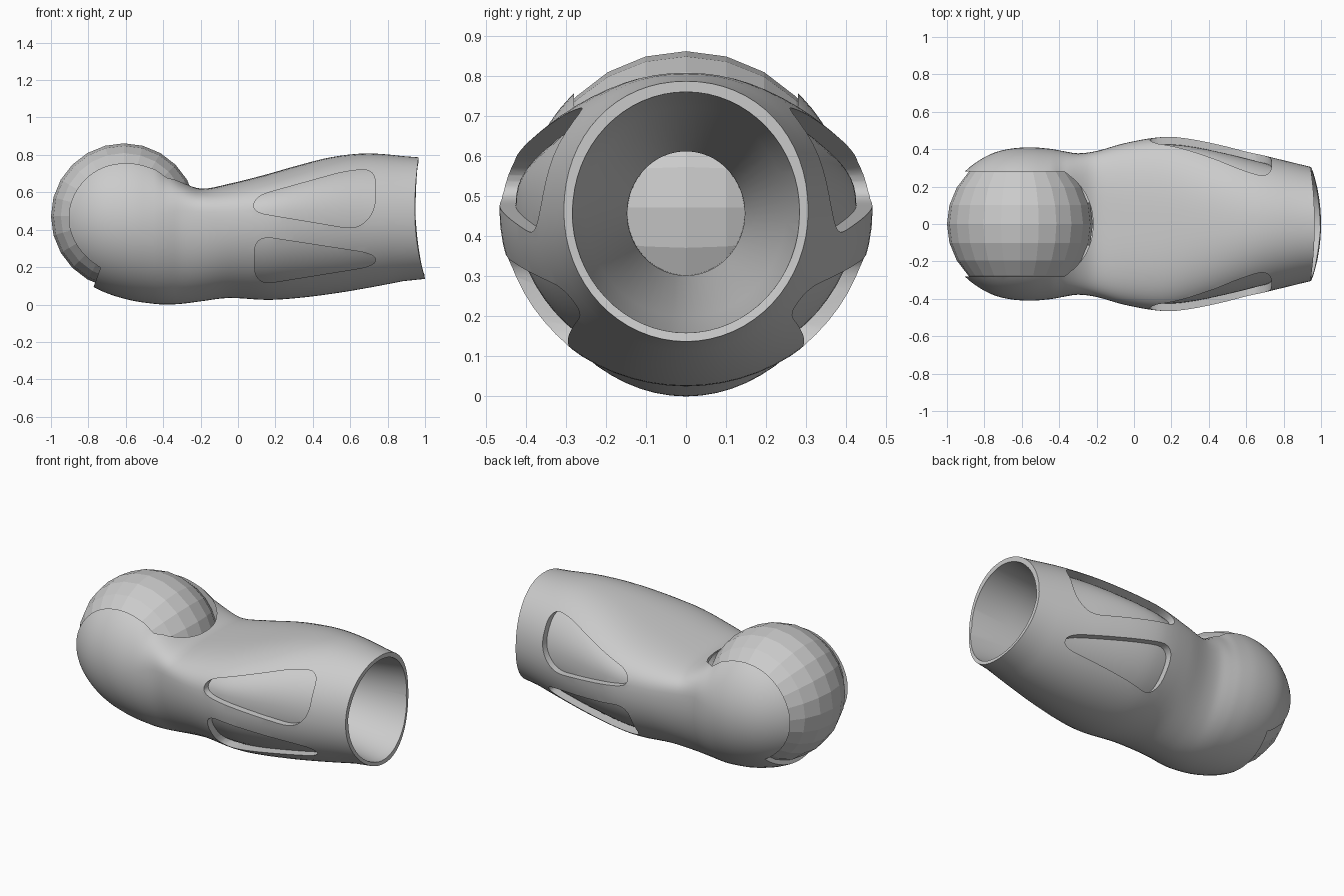
import bpy, bmesh, math
from mathutils import Vector, Matrix

if "Cube" in bpy.data.objects:
    bpy.data.objects.remove(bpy.data.objects["Cube"])

# Outer shell: x, bottom z, top z, half width, z of widest point, squareness of upper half
STATIONS = [(-.95, .245, .685, .22, .465, 2), (-.90, .18, .75, .285, .465, 2),
            (-.80, .11, .82, .357, .465, 2), (-.70, .06, .858, .395, .46, 2),
            (-.57, .022, .868, .41, .45, 2), (-.45, .004, .825, .402, .44, 2.1),
            (-.38, 0, .74, .39, .44, 2.5), (-.30, .004, .663, .378, .45, 3.3),
            (-.20, .017, .62, .390, .455, 3.3), (-.05, .035, .645, .432, .46, 2.9),
            (.15, .025, .695, .465, .465, 2.7), (.30, .033, .738, .455, .467, 2.5),
            (.50, .057, .788, .415, .465, 2.3), (.70, .09, .808, .365, .46, 2.15),
            (.945, .137, .787, .305, .462, 2.1)]
BALL = Vector((-.61, 0, .472))


def new_object(name, bm):
    bmesh.ops.recalc_face_normals(bm, faces=bm.faces)
    me = bpy.data.meshes.new(name)
    bm.to_mesh(me)
    bm.free()
    ob = bpy.data.objects.new(name, me)
    bpy.context.collection.objects.link(ob)
    return ob


def loft(name, rings):
    bm = bmesh.new()
    loops = [[bm.verts.new(p) for p in ring] for ring in rings]
    n = len(loops[0])
    for a, b in zip(loops, loops[1:]):
        for i in range(n):
            j = (i + 1) % n
            bm.faces.new((a[i], a[j], b[j], b[i]))
    bm.faces.new(loops[0])
    bm.faces.new(loops[-1])
    return new_object(name, bm)


def prism(name, outline, y0, y1):
    return loft(name, [[(x, y, z) for x, z in outline] for y in (y0, y1)])


def ring(x, zc, ry, up, down, power=2, n=64):
    pts = []
    for i in range(n):
        c, s = math.cos(2 * math.pi * i / n), math.sin(2 * math.pi * i / n)
        e = 2 / power if s > 0 else 1
        pts.append((x, ry * math.copysign(abs(c) ** e, c),
                    zc + (up if s > 0 else down) * math.copysign(abs(s) ** e, s)))
    return pts


def hull(name, inset=0):
    pts = [Vector(s) for s in STATIONS]
    pts = [2 * pts[0] - pts[1]] + pts + [2 * pts[-1] - pts[-2]]
    rows = []
    for k in range(1, len(pts) - 2):
        a, b, c, d = pts[k - 1:k + 3]
        h = c[0] - b[0]
        m0, m1 = (c - a) * (h / (c[0] - a[0])), (d - b) * (h / (d[0] - b[0]))
        for t in (0, .25, .5, .75):
            rows.append(b * (2*t**3 - 3*t*t + 1) + m0 * (t**3 - 2*t*t + t)
                        + c * (3*t*t - 2*t**3) + m1 * (t**3 - t*t))
    rows.append(pts[-2])
    out = [ring(x, zc, w - inset, zt - zc - inset, zc - zb - inset, max(p, 2))
           for x, zb, zt, w, zc, p in rows]
    # Curved, slanted open end
    bend = lambda z: (.25 if z > .5 else .417) * (z - .5) ** 2
    out[-1] = [(x + bend(z), y, z) for x, y, z in out[-1]]
    return loft(name, out)


def rounded(corners, r):
    out = []
    n = len(corners)
    for i in range(n):
        p, a, b = (Vector(corners[k % n]) for k in (i, i - 1, i + 1))
        s = p + (a - p).normalized() * min(r, .48 * (a - p).length)
        e = p + (b - p).normalized() * min(r, .48 * (b - p).length)
        for k in range(7):
            t = k / 6
            out.append(s * (1 - t)**2 + p * 2 * t * (1 - t) + e * t * t)
    return out


def boolean(ob, cutter, op='DIFFERENCE', remove=True):
    m = ob.modifiers.new("cut", 'BOOLEAN')
    m.operation, m.object, m.solver = op, cutter, 'EXACT'
    bpy.context.view_layer.objects.active = ob
    bpy.ops.object.modifier_apply(modifier=m.name)
    if remove:
        bpy.data.objects.remove(cutter)


def sphere(name, r, u, v):
    bm = bmesh.new()
    bmesh.ops.create_uvsphere(bm, u_segments=u, v_segments=v, radius=r)
    bmesh.ops.transform(bm, verts=bm.verts,
                        matrix=Matrix.Translation(BALL) @ Matrix.Rotation(math.pi / 2, 4, 'X'))
    return new_object(name, bm)


# Outer sleeve with a hollow tapering bore
shell = hull("sleeve_shell")
boolean(shell, loft("bore_cutter", [ring(x, z, ry, rz, rz) for x, z, ry, rz in (
    (-.33, .457, .145, .153), (-.2, .457, .147, .155), (.72, .46, .25, .262),
    (.95, .46, .284, .30), (1.1, .46, .288, .304))]))

# Slot that leaves two cheeks around the joint ball
slot = sphere("slot_cutter", .42, 64, 32)
boolean(slot, prism("slot_limit", [(-.82, -.1), (-.77, .1), (-.73, .21), (-.6, .47), (-.35, .55),
                                   (-.05, .57), (-.05, 1.1), (-1.2, 1.1), (-1.2, -.1)],
                    -.28, .28), 'INTERSECT')
boolean(shell, slot)

# Four recessed side panels, with floors following the shell
core = hull("recess_floor", .04)
windows = [([(.075, .495), (.095, .58), (.58, .715), (.735, .725), (.735, .5), (.64, .4)], .08),
           ([(.09, .103), (.085, .37), (.735, .27), (.735, .207)], .1)]
for corners, r in windows:
    for side in (-1, 1):
        cutter = prism("panel_cutter", rounded(corners, r), side * .1, side * .6)
        boolean(cutter, core, remove=False)
        boolean(shell, cutter)
bpy.data.objects.remove(core)

bpy.ops.object.select_all(action='DESELECT')
shell.select_set(True)
bpy.context.view_layer.objects.active = shell
bpy.ops.object.shade_smooth_by_angle(angle=math.radians(30))

# Faceted joint ball
sphere("joint_ball", .39, 24, 12)
